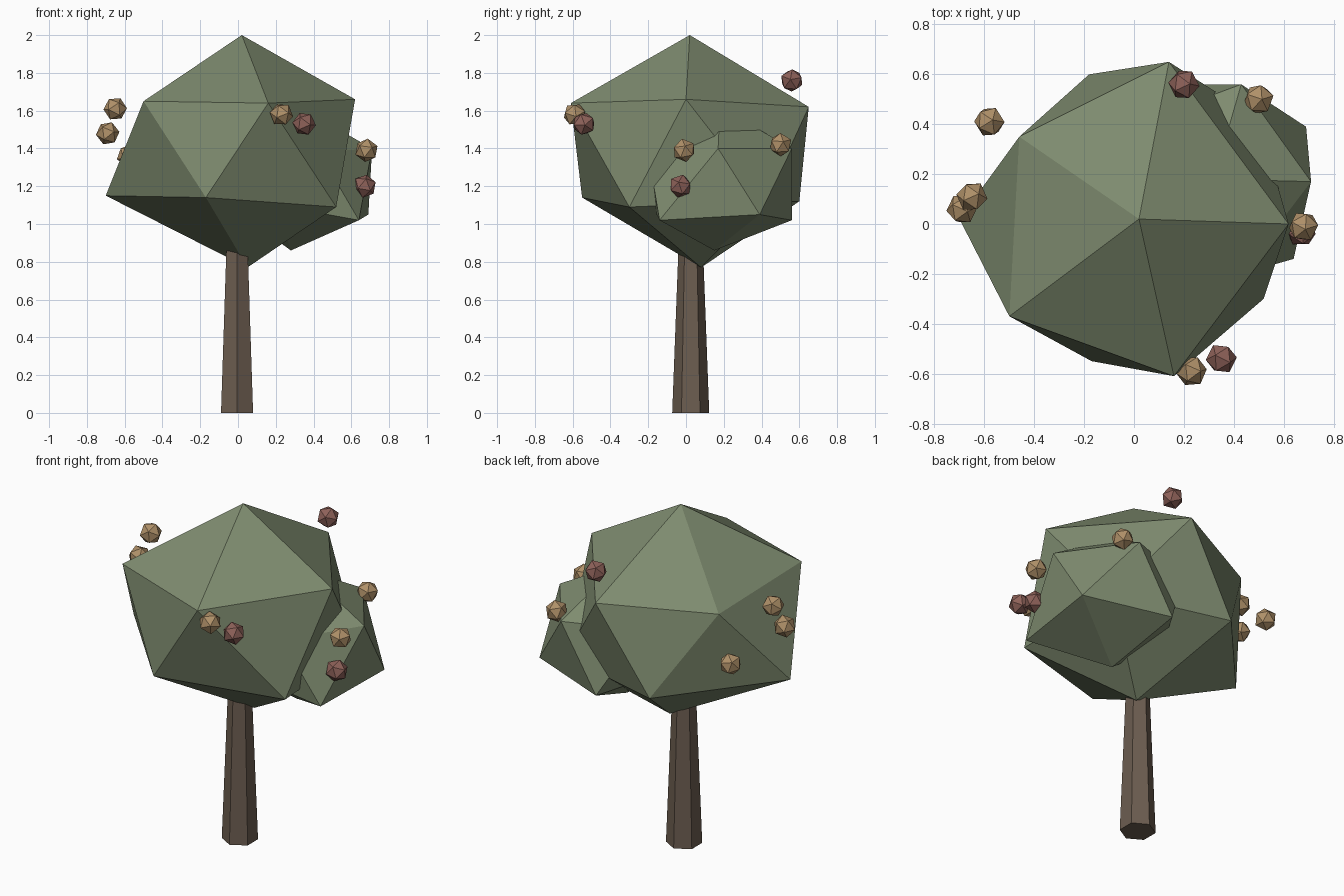
import bpy
import bmesh
import math
import random
from mathutils import Euler, Matrix, Vector

random.seed(4)
cube = bpy.data.objects.get("Cube")
if cube:
    bpy.data.objects.remove(cube, do_unlink=True)


def material(name, rgb):
    mat = bpy.data.materials.new(name)
    mat.use_nodes = True
    color = (*rgb, 1)
    mat.diffuse_color = color
    shader = mat.node_tree.nodes["Principled BSDF"]
    shader.inputs["Base Color"].default_value = color
    shader.inputs["Roughness"].default_value = 0.9
    return mat


leaf_green = material("leaf_green", (0.21, 0.26, 0.16))
bark_brown = material("bark_brown", (0.15, 0.11, 0.08))
fruit_gold = material("fruit_gold", (0.43, 0.28, 0.14))
fruit_red = material("fruit_red", (0.27, 0.12, 0.1))


def add_object(name, bm, mat):
    mesh = bpy.data.meshes.new(name)
    bm.to_mesh(mesh)
    bm.free()
    mesh.materials.append(mat)
    obj = bpy.data.objects.new(name, mesh)
    bpy.context.collection.objects.link(obj)
    return obj


def crown(name, top, upper, lower, bottom):
    """Irregular twenty-sided crown: two staggered rings of five and two poles."""
    bm = bmesh.new()
    t, b = bm.verts.new(top), bm.verts.new(bottom)
    u = [bm.verts.new(p) for p in upper]
    w = [bm.verts.new(p) for p in lower]
    for i in range(5):
        j = (i + 1) % 5
        for tri in ((t, u[i], u[j]), (u[i], w[i], u[j]),
                    (w[i], w[j], u[j]), (b, w[j], w[i])):
            bm.faces.new(tri)
    return add_object(name, bm, leaf_green)


# Large crown
crown("main_crown", (0.02, 0.02, 2),
      [(0.62, 0, 1.66), (0.14, 0.65, 1.62), (-0.46, 0.35, 1.6),
       (-0.5, -0.37, 1.65), (0.16, -0.61, 1.64)],
      [(0.5, 0.42, 1.12), (-0.18, 0.6, 1.12), (-0.7, 0.02, 1.15),
       (-0.17, -0.55, 1.14), (0.52, -0.3, 1.09)],
      (0.05, 0.08, 0.77))

# Small crown growing out of the side
crown("side_crown", (0.32, 0.18, 1.62),
      [(0.71, 0.17, 1.4), (0.43, 0.56, 1.4), (0, 0.4, 1.4),
       (0, -0.04, 1.4), (0.43, -0.2, 1.38)],
      [(0.69, 0.39, 1.05), (0.2, 0.56, 1.02), (-0.05, 0.18, 1.1),
       (0.2, -0.18, 1.1), (0.64, -0.14, 1.02)],
      (0.28, 0.15, 0.86))

# Tapered six-sided trunk
height = 0.9
bm = bmesh.new()
bmesh.ops.create_cone(
    bm, cap_ends=True, segments=6, radius1=0.098, radius2=0.064, depth=height,
    matrix=Matrix.Translation((-0.005, 0.025, height / 2)))
add_object("trunk", bm, bark_brown)


# Fruit
def fruit(name, center, mat):
    bm = bmesh.new()
    spin = Euler([random.uniform(0, math.tau) for _ in range(3)])
    bmesh.ops.create_icosphere(
        bm, subdivisions=1, radius=0.063,
        matrix=Matrix.Translation(Vector(center)) @ spin.to_matrix().to_4x4())
    add_object(name, bm, mat)


gold_spots = [(-0.65, 0.11, 1.61), (-0.69, 0.06, 1.48), (-0.58, 0.41, 1.36),
              (0.23, -0.59, 1.58), (0.68, -0.01, 1.39), (0.5, 0.5, 1.42)]
red_spots = [(0.35, -0.54, 1.53), (0.2, 0.56, 1.76), (0.67, -0.03, 1.2)]
for label, spots, mat in (("gold_fruit", gold_spots, fruit_gold),
                          ("red_fruit", red_spots, fruit_red)):
    for n, spot in enumerate(spots, 1):
        fruit(f"{label}_{n}", spot, mat)
